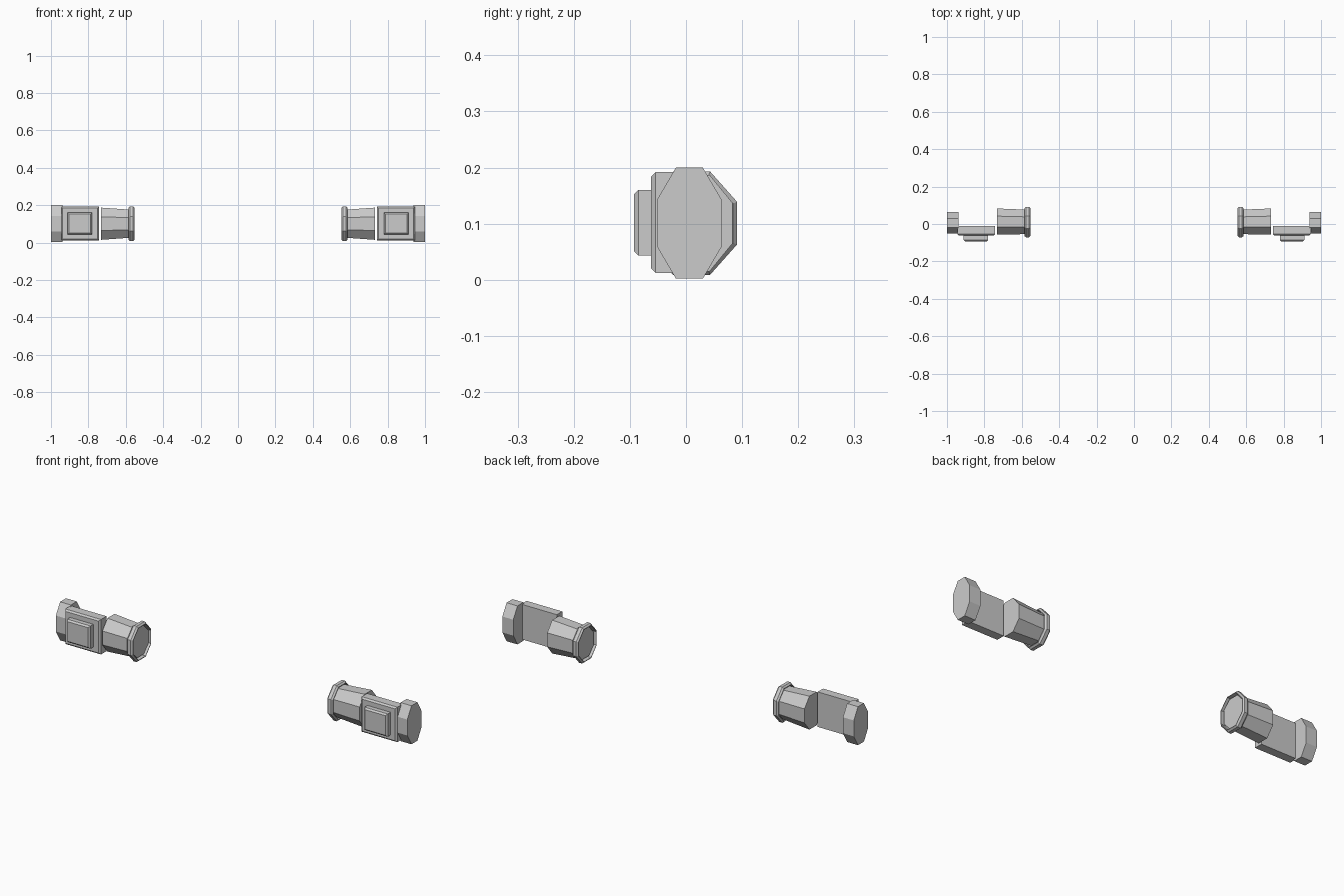
import bpy, bmesh

if "Cube" in bpy.data.objects:
    bpy.data.objects.remove(bpy.data.objects["Cube"])

CZ = 0.101


def octagon(x, cy, hy, hz, fy, fz):
    """Eight points across x: half sizes hy, hz; half lengths of the flats fy, fz."""
    pts = [(fy, hz), (hy, fz), (hy, -fz), (fy, -hz),
           (-fy, -hz), (-hy, -fz), (-hy, fz), (-fy, hz)]
    return [(x, cy + y, CZ + z) for y, z in pts]


def finish(name, bm):
    bmesh.ops.recalc_face_normals(bm, faces=bm.faces)
    me = bpy.data.meshes.new(name)
    bm.to_mesh(me)
    bm.free()
    ob = bpy.data.objects.new(name, me)
    bpy.context.collection.objects.link(ob)
    ob.modifiers.new("Mirror", 'MIRROR').use_mirror_merge = False
    return ob


def loft(name, sections, closed=False):
    bm = bmesh.new()
    rings = [[bm.verts.new(p) for p in s] for s in sections]
    pairs = list(zip(rings, rings[1:]))
    if closed:
        pairs.append((rings[-1], rings[0]))
    else:
        bm.faces.new(rings[0])
        bm.faces.new(rings[-1])
    for a, b in pairs:
        for i in range(8):
            j = (i + 1) % 8
            bm.faces.new((a[i], a[j], b[j], b[i]))
    return finish(name, bm)


def slab(name, x0, x1, z0, z1, y_back, y_front, ch):
    """Box whose front rim is chamfered."""
    bm = bmesh.new()
    rows = []
    for y, d in ((y_back, 0), (y_front + ch, 0), (y_front, ch)):
        rows.append([bm.verts.new(p) for p in (
            (x0 + d, y, z0 + d), (x1 - d, y, z0 + d),
            (x1 - d, y, z1 - d), (x0 + d, y, z1 - d))])
    bm.faces.new(rows[0])
    bm.faces.new(rows[-1])
    for a, b in zip(rows, rows[1:]):
        for i in range(4):
            j = (i + 1) % 4
            bm.faces.new((a[i], a[j], b[j], b[i]))
    return finish(name, bm)


# Outer end cap
loft("end_cap", [octagon(x, 0.006, 0.058, 0.099, 0.024, 0.041)
                 for x in (0.938, 1.0)])

# Front plate with raised pad
slab("front_plate", 0.742, 0.945, 0.012, 0.192, -0.01, -0.062, 0.008)
slab("raised_pad", 0.78, 0.912, 0.043, 0.16, -0.055, -0.093, 0.008)

# Tapered barrel
loft("barrel", [octagon(0.563, 0.011, 0.065, 0.074, 0.027, 0.033),
                octagon(0.732, 0.013, 0.070, 0.086, 0.029, 0.036)])

# Thin bevelled ring around the barrel's inner end
ring = [(0.553, -0.007), (0.561, 0.0), (0.578, 0.0), (0.586, -0.007),
        (0.586, -0.010), (0.553, -0.010)]
loft("end_ring", [octagon(x, 0.010, 0.081 + d, 0.092 + d, 0.033 + d * 0.4, 0.038 + d * 0.4)
                  for x, d in ring], closed=True)
